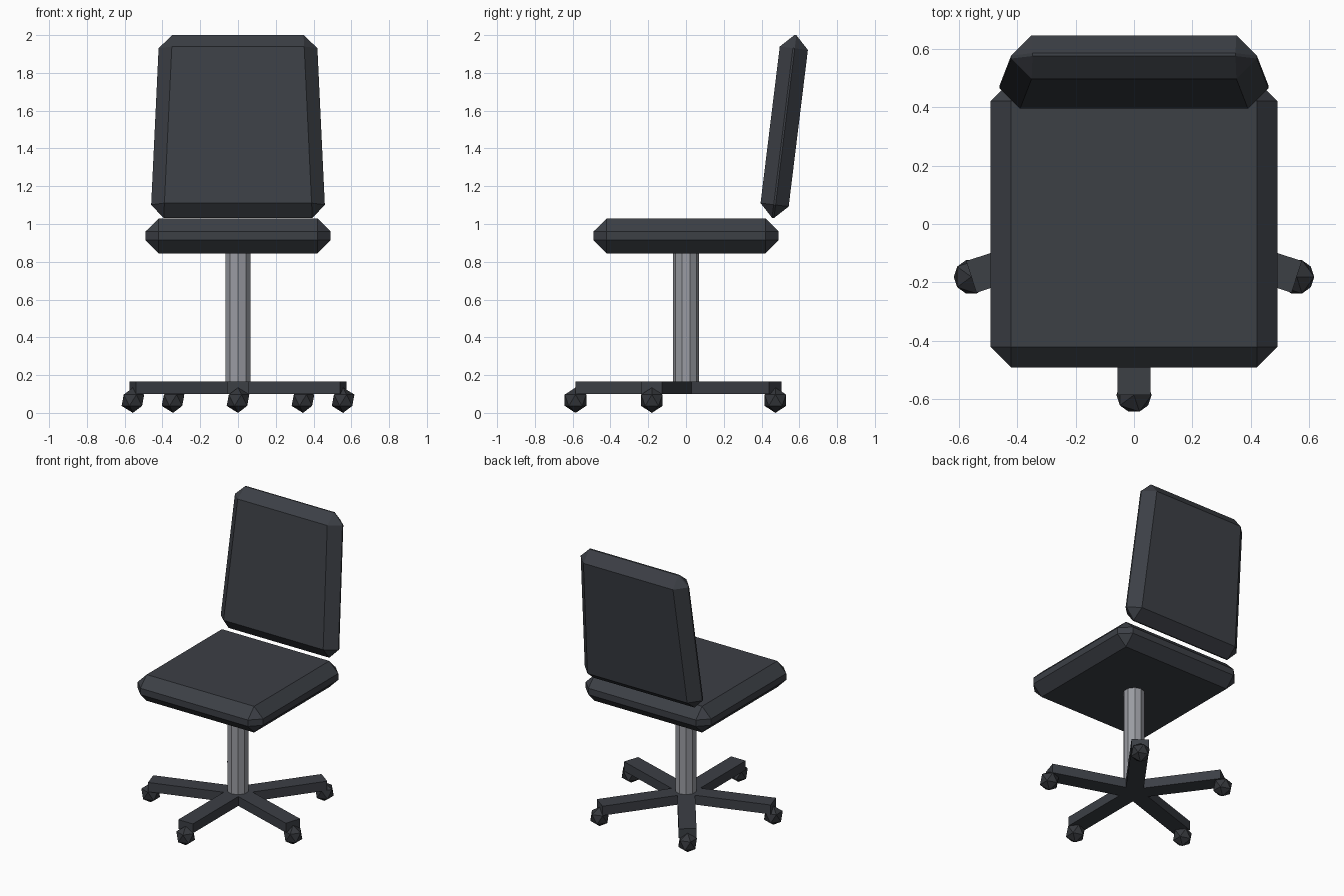
import bpy, bmesh, math
from mathutils import Matrix, Vector

if "Cube" in bpy.data.objects:
    bpy.data.objects.remove(bpy.data.objects["Cube"])


def material(name, rgb):
    m = bpy.data.materials.new(name)
    m.diffuse_color = (*rgb, 1)
    m.use_nodes = True
    m.node_tree.nodes["Principled BSDF"].inputs["Base Color"].default_value = m.diffuse_color
    return m


CHARCOAL = material("charcoal", (0.045, 0.05, 0.06))
STEEL = material("steel grey", (0.32, 0.33, 0.36))
RUBBER = material("dark rubber", (0.035, 0.038, 0.044))


def finish(bm, name, mat):
    bmesh.ops.recalc_face_normals(bm, faces=bm.faces)
    me = bpy.data.meshes.new(name)
    bm.to_mesh(me)
    bm.free()
    me.materials.append(mat)
    ob = bpy.data.objects.new(name, me)
    bpy.context.collection.objects.link(ob)
    return ob


def cushion(name, size, centre, tilt=0, taper=0, bevel=0.07):
    # chamfered box, narrower towards the top by taper on each side
    bm = bmesh.new()
    bmesh.ops.create_cube(bm, size=1)
    for v in bm.verts:
        sx = size[0] - 4 * taper * v.co.z
        v.co = Vector((v.co.x * sx, v.co.y * size[1], v.co.z * size[2]))
    bmesh.ops.bevel(bm, geom=bm.edges[:], offset=bevel, segments=1,
                    profile=0.5, affect='EDGES')
    bm.transform(Matrix.Translation(centre) @ Matrix.Rotation(tilt, 4, 'X'))
    return finish(bm, name, CHARCOAL)


# seat and leaning backrest
cushion("seat", (0.98, 0.98, 0.185), (0, 0, 0.9375))
cushion("backrest", (0.88, 0.15, 0.975), (0, 0.52, 1.516),
        tilt=-math.radians(7), taper=0.023)

# ten-sided column
bm = bmesh.new()
bmesh.ops.create_cone(bm, cap_ends=True, segments=10, radius1=0.07, radius2=0.07,
                      depth=0.76, matrix=Matrix.Translation((0, 0, 0.5)))
finish(bm, "column", STEEL)

# five-armed base with a ball castor under each tip
REACH, WIDTH, BALL = 0.585, 0.114, 0.067
for i in range(5):
    turn = Matrix.Rotation(math.radians(-90 + 72 * i), 4, 'Z')
    bm = bmesh.new()
    bmesh.ops.create_cube(bm, size=1)
    bm.transform(turn @ Matrix.Translation((REACH / 2, 0, 0.132))
                 @ Matrix.Diagonal((REACH, WIDTH, 0.066, 1)))
    finish(bm, f"base_arm_{i + 1}", CHARCOAL)

    bm = bmesh.new()
    bmesh.ops.create_icosphere(bm, subdivisions=1, radius=BALL)
    bm.transform(Matrix.Translation(turn @ Vector((REACH, 0, BALL))))
    finish(bm, f"castor_{i + 1}", RUBBER)
